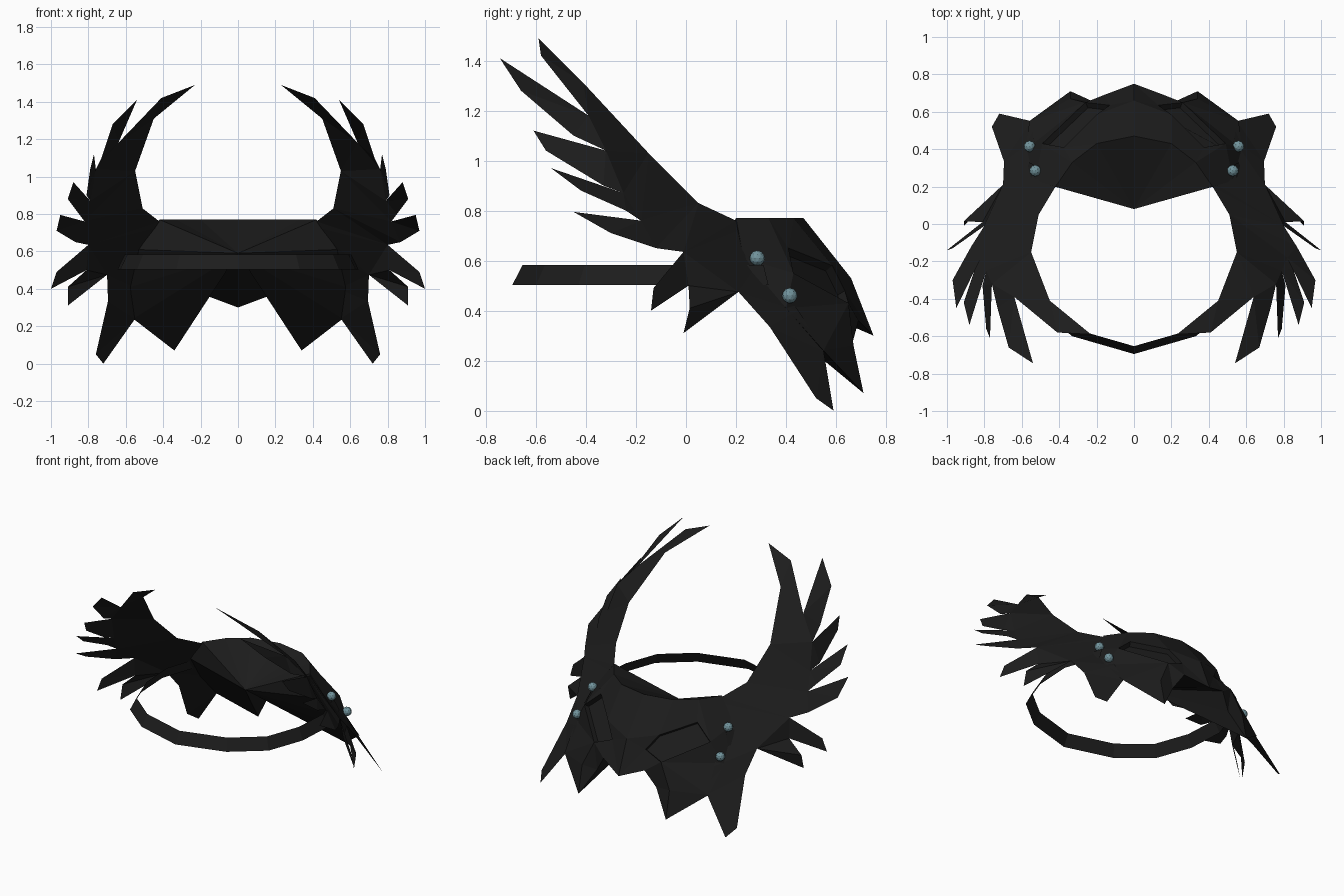
import bpy
import bmesh
from mathutils import Vector
from mathutils.geometry import delaunay_2d_cdt

if "Cube" in bpy.data.objects:
    bpy.data.objects.remove(bpy.data.objects["Cube"], do_unlink=True)


def make_material(name, rgb):
    mat = bpy.data.materials.new(name)
    mat.use_nodes = True
    color = (*rgb, 1)
    mat.diffuse_color = color
    shader = mat.node_tree.nodes["Principled BSDF"]
    shader.inputs["Base Color"].default_value = color
    shader.inputs["Roughness"].default_value = .8
    return mat


black = make_material("matte black", (.012, .012, .012))
teal = make_material("teal stone", (.17, .3, .34))


def add_object(name, bm, mat):
    """Turn a half (x >= 0) into a mirrored flat shaded object."""
    mesh = bpy.data.meshes.new(name)
    bm.to_mesh(mesh)
    bm.free()
    mesh.materials.append(mat)
    obj = bpy.data.objects.new(name, mesh)
    bpy.context.collection.objects.link(obj)
    mirror = obj.modifiers.new("mirror", "MIRROR")
    mirror.use_clip = True
    mirror.merge_threshold = .001
    return obj


def half_from_names(points, faces):
    """Build faces from space separated point names."""
    bm = bmesh.new()
    verts = {key: bm.verts.new(co) for key, co in points.items()}
    made = [bm.faces.new([verts[key] for key in face.split()]) for face in faces]
    bm.normal_update()
    return bm, made


# Landmarks of half of the mask
landmarks = {
    "crown": (0, .47, .77), "crown_mid": (.2, .43, .77),
    "crown_side": (.33, .33, .77), "temple": (.42, .2, .77),
    "edge_high": (.53, .23, .61), "edge_low": (.575, .4, .41),
    "jaw": (.56, .55, .24), "fang": (.34, .71, .07),
    "fang_root": (.23, .66, .25), "fang_ridge": (.34, .67, .26),
    "notch": (.16, .69, .36), "nose": (0, .75, .3), "bridge": (0, .66, .53),
    "eye_top": (.375, .41, .65), "eye_brow": (.2, .585, .58),
    "eye_in": (.13, .635, .48), "eye_low": (.26, .65, .43),
    "eye_out": (.49, .43, .55), "back_tip": (0, .08, .59),
}

# Mask shell with recessed eyes and folded fangs
shell_faces = [
    "crown crown_mid eye_brow bridge",
    "crown_mid crown_side eye_top",
    "crown_mid eye_top eye_brow",
    "crown_side temple edge_high eye_out",
    "crown_side eye_out eye_top",
    "edge_high edge_low eye_out",
    "eye_out edge_low eye_low",
    "edge_low jaw eye_low",
    "jaw fang_ridge eye_low",
    "jaw fang fang_ridge",
    "fang fang_root fang_ridge",
    "fang_ridge fang_root eye_low",
    "fang_root notch eye_low",
    "notch eye_in eye_low",
    "notch nose eye_in",
    "nose bridge eye_in",
    "bridge eye_brow eye_in",
    "eye_top eye_out eye_low eye_in eye_brow",
]
shell_points = {k: v for k, v in landmarks.items() if k != "back_tip"}
bm, made = half_from_names(shell_points, shell_faces)
bmesh.ops.inset_individual(bm, faces=[made[-1]], thickness=.004, depth=-.035)
add_object("mask_shell", bm, black)

# Back of the mask: the whole rim fans in to one point
rim = ["nose", "notch", "fang_root", "fang", "jaw", "edge_low", "edge_high",
       "temple", "crown_side", "crown_mid", "crown"]
back_faces = [f"back_tip {a} {b}" for a, b in zip(rim, rim[1:])]
bm, made = half_from_names({k: landmarks[k] for k in rim + ["back_tip"]}, back_faces)
add_object("mask_back", bm, black)

# Feathered wings: outline walked from the temple along each feather
inner_edge = [
    (.42, .2, .76), (.51, .05, .83), (.55, -.15, 1.03), (.45, -.41, 1.31),
]
feathers = [
    # first and second long feathers
    (.23, -.59, 1.49), (.41, -.58, 1.42), (.64, -.39, 1.18),
    (.54, -.745, 1.41), (.67, -.66, 1.28), (.73, -.45, 1.1), (.76, -.32, 1.04),
    # three side feathers
    (.77, -.61, 1.12), (.79, -.56, 1.04), (.81, -.33, .9), (.79, -.25, .87),
    (.88, -.54, .97), (.91, -.42, .88), (.85, -.24, .8), (.82, -.18, .76),
    (.95, -.45, .795), (.97, -.3, .71), (.87, -.12, .65), (.8, -.01, .635),
    # two short lower feathers
    (.97, -.13, .49), (1, -.14, .4), (.81, .01, .5),
    (.91, .015, .41), (.91, -.01, .31), (.7, .21, .475),
]
# outer fang, then the root tucked under the mask edge
outer_fang = [
    (.695, .335, .335), (.76, .52, .05), (.72, .59, 0), (.55, .55, .24),
    (.535, .45, .4), (.49, .29, .59), (.41, .23, .73),
]
outline = [Vector(p) for p in inner_edge + feathers + outer_fang]
flat = [p.yz for p in outline]
_, _, triangles, origins, _, _ = delaunay_2d_cdt(
    flat, [], [list(range(len(flat)))], 1, .00001)
bm = bmesh.new()
verts = [bm.verts.new(outline[source[0]]) for source in origins]
for tri in triangles:
    bm.faces.new([verts[i] for i in tri])
for face in bm.faces:
    face.normal_update()
    if face.normal.x < 0:
        face.normal_flip()
add_object("wings", bm, black)

# Head strap: a flared band
path = [(0, -.695), (.33, -.6), (.54, -.43), (.63, -.18), (.645, .08), (.56, .33)]
bm = bmesh.new()
lower = [bm.verts.new((x, y, .502)) for x, y in path]
upper = [bm.verts.new((x * .94, y * .94, .583)) for x, y in path]
for i in range(len(path) - 1):
    bm.faces.new((upper[i], lower[i], lower[i + 1], upper[i + 1]))
add_object("head_strap", bm, black)

# Round studs where the wings meet the mask
bm = bmesh.new()
for spot in [(.528, .285, .61), (.558, .415, .46)]:
    ball = bmesh.ops.create_icosphere(bm, subdivisions=2, radius=.031)
    bmesh.ops.translate(bm, verts=ball["verts"], vec=spot)
add_object("studs", bm, teal)
